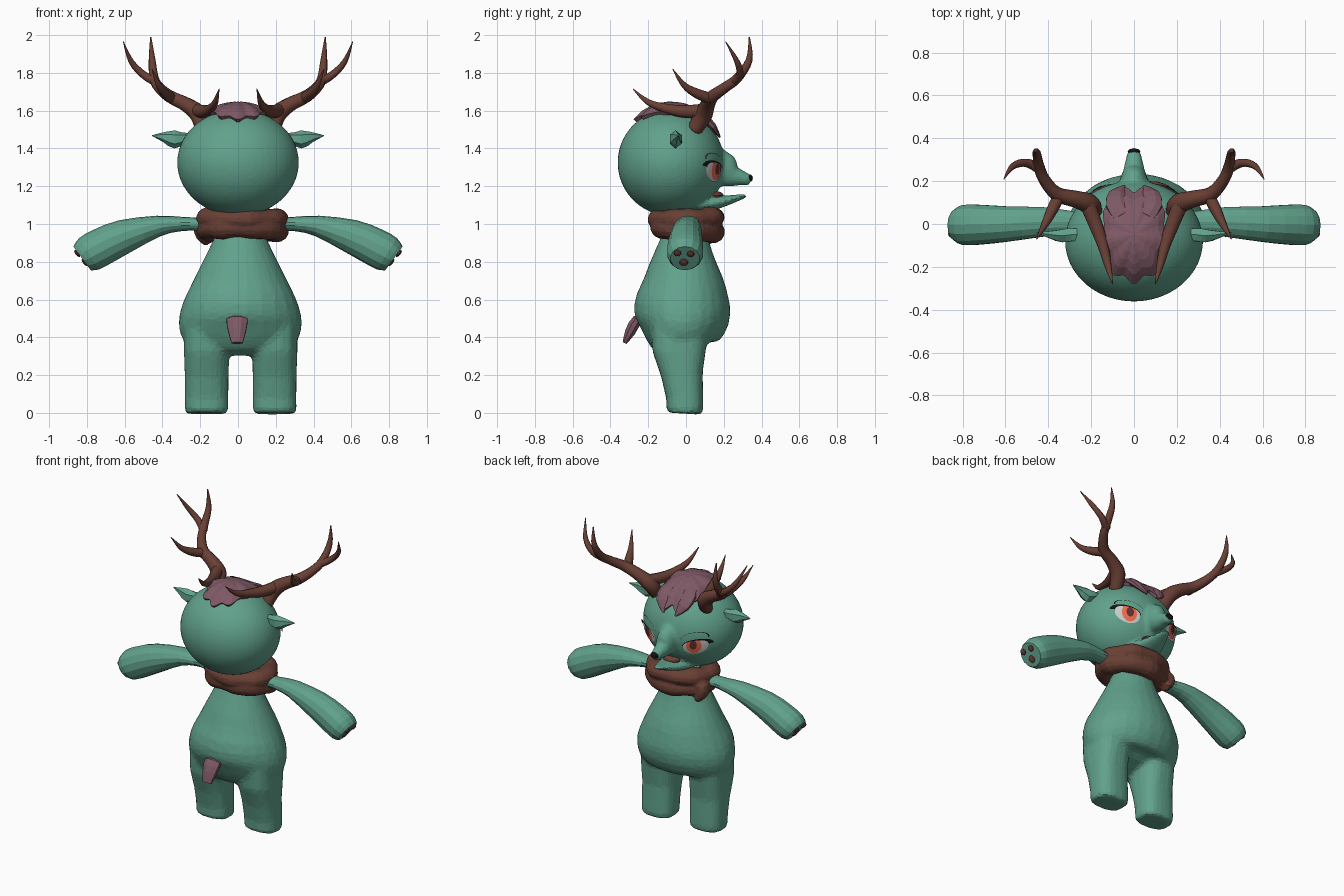
import bpy, bmesh, math
from mathutils import Vector, Matrix
from mathutils.bvhtree import BVHTree
from math import sin, cos, pi, sqrt

if "Cube" in bpy.data.objects:
    bpy.data.objects.remove(bpy.data.objects["Cube"])


def material(name, *rgb):
    m = bpy.data.materials.new(name)
    m.diffuse_color = (*rgb, 1)
    m.use_nodes = True
    m.node_tree.nodes["Principled BSDF"].inputs["Base Color"].default_value = m.diffuse_color
    return m

GREEN = material("green_fur", 0.12, 0.36, 0.26)
BROWN = material("brown", 0.14, 0.05, 0.035)
MAUVE = material("mauve", 0.21, 0.10, 0.13)
BLACK = material("black", 0.008, 0.008, 0.01)
WHITE = material("eye_white", 0.6, 0.6, 0.6)
ORANGE = material("iris", 0.85, 0.15, 0.07)
PUPIL = material("pupil", 0.12, 0.03, 0.03)
X, Y, Z = (1, 0, 0), (0, 1, 0), (0, 0, 1)


def finish(bm, name, mat, smooth=False):
    bmesh.ops.recalc_face_normals(bm, faces=bm.faces)
    me = bpy.data.meshes.new(name)
    bm.to_mesh(me)
    bm.free()
    me.materials.append(mat)
    for p in me.polygons:
        p.use_smooth = smooth
    ob = bpy.data.objects.new(name, me)
    bpy.context.collection.objects.link(ob)
    return ob


def spline(pts, n):
    """Catmull-Rom through tuples of any length."""
    out = []
    for i in range(len(pts) - 1):
        a, b, c, d = (pts[min(max(i + k, 0), len(pts) - 1)] for k in (-1, 0, 1, 2))
        for t in (s / n for s in range(n)):
            out.append(tuple(0.5 * (2 * q + (r - p) * t + (2 * p - 5 * q + 4 * r - w) * t * t
                                    + (3 * q - p - 3 * r + w) * t ** 3) for p, q, r, w in zip(a, b, c, d)))
    return out + [pts[-1]]


def sweep(name, pts, mat, ref, sides=16, sub=1, power=1.0, side=1, smooth=False, closed=False):
    """Skin ellipses (x, y, z, ra, rb) along a path; ra lies along ref. side=-1 mirrors in x."""
    pts = spline(pts, sub) if sub > 1 else pts
    bm, rings, n = bmesh.new(), [], len(pts)
    for i, (x, y, z, ra, rb) in enumerate(pts):
        nxt, prv = (pts[(i + 1) % n], pts[i - 1]) if closed else (pts[min(i + 1, n - 1)], pts[max(i - 1, 0)])
        t = (Vector(nxt[:3]) - Vector(prv[:3])).normalized()
        a = Vector(ref)
        a = (a - t * a.dot(t)).normalized()
        b, ring = t.cross(a), []
        for k in range(sides):
            g = 2 * pi * (k + 0.5) / sides
            ca, sa = (math.copysign(abs(f) ** power, f) for f in (cos(g), sin(g)))
            p = Vector((x, y, z)) + a * ca * ra + b * sa * rb
            ring.append(bm.verts.new((p.x * side, p.y, p.z)))
        rings.append(ring)
    for i in range(n if closed else n - 1):
        r, s = rings[i], rings[(i + 1) % n]
        for k in range(sides):
            j = (k + 1) % sides
            bm.faces.new((r[k], r[j], s[j], s[k]))
    if not closed:
        bm.faces.new(rings[0])
        bm.faces.new(rings[-1])
    return finish(bm, name, mat, smooth)


def ball(name, loc, size, mat, seg=12, rings=8, tilt=0):
    bm = bmesh.new()
    bmesh.ops.create_uvsphere(bm, u_segments=seg, v_segments=rings, radius=1)
    bm.transform(Matrix.Translation(loc) @ Matrix.Rotation(tilt, 4, 'Y') @ Matrix.Diagonal((*size, 1)))
    return finish(bm, name, mat)


def grid(name, fn, nu, nv, mat):
    """Surface patch from fn(u, v) with u, v in 0..1."""
    bm = bmesh.new()
    v = [[bm.verts.new(fn(i / nu, j / nv)) for j in range(nv + 1)] for i in range(nu + 1)]
    for i in range(nu):
        for j in range(nv):
            bm.faces.new((v[i][j], v[i + 1][j], v[i + 1][j + 1], v[i][j + 1]))
    bmesh.ops.remove_doubles(bm, verts=bm.verts, dist=1e-5)
    return finish(bm, name, mat)


def fuse(name, parts, mat, voxel, rounds, ratio):
    """Melt overlapping parts into one faceted skin."""
    bm = bmesh.new()
    for o in parts:
        bm.from_mesh(o.data)
        bpy.data.objects.remove(o)
    ob = finish(bm, name, mat)
    ob.modifiers.new("melt", 'REMESH').voxel_size = voxel
    sm = ob.modifiers.new("relax", 'SMOOTH')
    sm.factor, sm.iterations = .5, rounds
    ob.modifiers.new("facets", 'DECIMATE').ratio = ratio
    me = bpy.data.meshes.new_from_object(ob.evaluated_get(bpy.context.evaluated_depsgraph_get()))
    ob.modifiers.clear()
    ob.data = me
    return ob


# body: torso (z, back y, front y, half width) fused with legs
torso = [(.325, -.1, .06, .14), (.36, -.18, .12, .26), (.40, -.23, .172, .312), (.48, -.265, .227, .328),
         (.57, -.275, .236, .31), (.67, -.24, .214, .265), (.785, -.195, .168, .208), (.92, -.135, .122, .142),
         (1.06, -.1, .1, .1)]
leg = [(-.004, -.1, .085, .11), (.02, -.105, .093, .117), (.08, -.105, .092, .116), (.2, -.132, .09, .117),
       (.33, -.178, .107, .122), (.44, -.19, .12, .12), (.54, -.15, .12, .07)]
body = [sweep("torso", [(.012, (a + b) / 2, z, w, (b - a) / 2) for z, a, b, w in torso], GREEN, X, 24, 2)]
for s in (-1, 1):
    body.append(sweep("leg", [(.014 + s * (.18 if z < .5 else .15), (a + b) / 2, z, w, (b - a) / 2)
                              for z, a, b, w in leg], GREEN, X, 16, power=.75))
fuse("body", body, GREEN, .016, 7, .14)

# tail
sweep("tail", [(-.005, -.22, .50, .04, .02), (-.005, -.26, .49, .06, .03), (-.005, -.295, .43, .05, .03),
               (-.005, -.325, .37, .032, .012)], MAUVE, X, 8, 2)

# head fused with snout and jaw
HC, HR = (0, -.08, 1.325), (.322, .282, .282)
head = fuse("head", [
    ball("skull", HC, HR, GREEN, 48, 32),
    sweep("snout", [(0, .08, 1.28, .11, .14), (0, .19, 1.283, .07, .11), (0, .245, 1.255, .052, .062),
                    (0, .29, 1.245, .042, .042), (0, .343, 1.23, .029, .028)], GREEN, X, 16, 3),
    sweep("jaw", [(0, .06, 1.10, .12, .045), (0, .17, 1.115, .085, .035), (0, .26, 1.135, .05, .02),
                  (0, .318, 1.15, .025, .011)], GREEN, X, 12, 2)], GREEN, .011, 6, .3)
ball("mouth_inside", (0, .15, 1.15), (.06, .05, .025), BROWN)
ball("nose", (0, .338, 1.243), (.03, .016, .02), BLACK, 8, 6)
skin = BVHTree.FromPolygons([v.co for v in head.data.vertices], [p.vertices[:] for p in head.data.polygons])


def on_face(x, z, off, s):
    """Project a face detail onto the head."""
    p = skin.ray_cast(Vector((s * x, 1, z)), Vector((0, -1, 0)))[0]
    return p + (p - Vector(HC)).normalized() * off


def oval(cx, cz, rx, rz, off, s):
    def fn(u, v):
        dx, dz = rx * v * cos(2 * pi * u), min(rz * v * sin(2 * pi * u), .038)
        return on_face(cx + dx, cz + dz + .22 * dx, off, s)
    return fn


def arc(cx, cz, rx, rz, thick, off, s):
    def fn(u, v):
        g = pi * (.02 + .93 * u)
        k = 1 + thick * v * (1.15 - u)
        dx = rx * cos(g) * k
        return on_face(cx + dx, cz + rz * sin(g) ** .7 * k + .22 * dx, off, s)
    return fn


antler = {
    "beam": [(.185, .04, 1.49, .038), (.205, .09, 1.575, .048), (.27, .115, 1.63, .04), (.36, .14, 1.675, .034),
             (.42, .21, 1.725, .028), (.445, .275, 1.775, .025), (.455, .335, 1.87, .018), (.462, .335, 1.99, .003)],
    "back_tine": [(.22, .10, 1.60, .038), (.18, .0, 1.595, .034), (.145, -.1, 1.61, .026), (.12, -.2, 1.645, .016),
                  (.10, -.28, 1.715, .002)],
    "middle_tine": [(.35, .13, 1.665, .03), (.385, .06, 1.69, .026), (.42, -.01, 1.735, .016),
                    (.455, -.07, 1.82, .002)],
    "outer_tine": [(.43, .25, 1.75, .026), (.50, .285, 1.79, .02), (.565, .27, 1.86, .015), (.607, .21, 1.965, .002)],
}
arm = [(.08, 0, .985, .05, .04), (.2, 0, .998, .05, .035), (.3, .008, 1.0, .055, .038), (.42, .01, .99, .07, .055),
       (.6, 0, .935, .085, .09), (.72, -.003, .88, .095, .1), (.79, -.005, .842, .096, .098),
       (.825, -.005, .818, .078, .078)]
for s, label in ((-1, "left_"), (1, "right_")):
    # eyes, lashes and brow crease
    grid(label + "eye_white", oval(.172, 1.283, .068, .056, .005, s), 24, 4, WHITE)
    grid(label + "iris", oval(.166, 1.287, .041, .052, .008, s), 24, 4, ORANGE)
    grid(label + "pupil", oval(.164, 1.292, .02, .03, .011, s), 16, 3, PUPIL)
    grid(label + "eyelash", arc(.172, 1.283, .068, .04, .28, .012, s), 16, 2, BLACK)
    grid(label + "brow", arc(.165, 1.32, .075, .05, .07, .004, s), 14, 1, BLACK)
    # ear: flattened leaf
    sweep(label + "ear", [(.24, -.05, 1.46, .03, .02), (.29, -.05, 1.455, .034, .03), (.335, -.055, 1.448, .035, .048),
                          (.39, -.05, 1.46, .02, .028), (.455, -.04, 1.468, .002, .002)], GREEN, Y, 6, 2, side=s)
    # antlers
    for part, path in antler.items():
        sweep(label + "antler_" + part, [(*p, r) for *p, r in [(*q[:3], q[3], q[3]) for q in path]], BROWN,
              (1, -1, 0), 10, 4, side=s, smooth=True)
    # arm and paw pads
    sweep(label + "arm", arm, GREEN, Y, 14, 2, side=s)
    for k, (y, up, r) in enumerate(((-.045, .04, .02), (.025, .035, .02), (-.012, -.025, .024))):
        ball(label + "paw_pad_%d" % k, ((.827 + up * .64) * s, y, .815 + up * .77), (.01, r, r), BROWN, 10, 6, s * .69)


# hair cap with broad locks, laid over the skull
def hair(u, v):
    g = 2 * pi * u
    c, q = cos(g), sin(g)
    jag = 1 + .08 * sin(-9 * g) + .08 * abs(c)
    x, y = .135 * c * v * jag, -.05 + .205 * q * v * jag
    d = 1 - (x / HR[0]) ** 2 - ((y - HC[1]) / HR[1]) ** 2
    return (x, y, HC[2] + HR[2] * sqrt(max(d, .02)) + .01 + .02 * sqrt(1 - v * v) - .004 * v * sin(9 * g))


mod = grid("hair", hair, 54, 5, MAUVE).modifiers.new("thickness", 'SOLIDIFY')
mod.thickness, mod.offset = .022, 0
for s, label in ((-1, "left_"), (1, "right_")):
    sweep(label + "front_lock", [(.05, .04, 1.595, .05, .02), (.08, .09, 1.565, .054, .024), (.078, .14, 1.52, .042, .02),
                                 (.045, .178, 1.46, .006, .006)], MAUVE, X, 8, 2, side=s)


# scarf: two lumpy coils pressed together, and a short end
def coil(z, rx, ry, r, h, tilt, ph):
    for g in (2 * pi * i / 32 for i in range(32)):
        w = 1 + .08 * sin(5 * g + ph) + .05 * sin(8 * g)
        yield (.022 + rx * cos(g), .005 + ry * sin(g), z + tilt * sin(g + ph), h * w, r * w)


scarf = [sweep("coil", list(coil(1.03, .18, .14, .065, .055, -.006, 2.6)), BROWN, Z, 12, closed=True),
         sweep("coil", list(coil(.97, .185, .135, .062, .058, -.012, .2)), BROWN, Z, 12, closed=True),
         sweep("end", [(-.15, .1, 1.0, .035, .03), (-.195, .09, .985, .05, .04), (-.19, .1, .94, .045, .035),
                       (-.16, .11, .895, .035, .02)], BROWN, Y, 10, 2)]
fuse("scarf", scarf, BROWN, .011, 3, .2)
